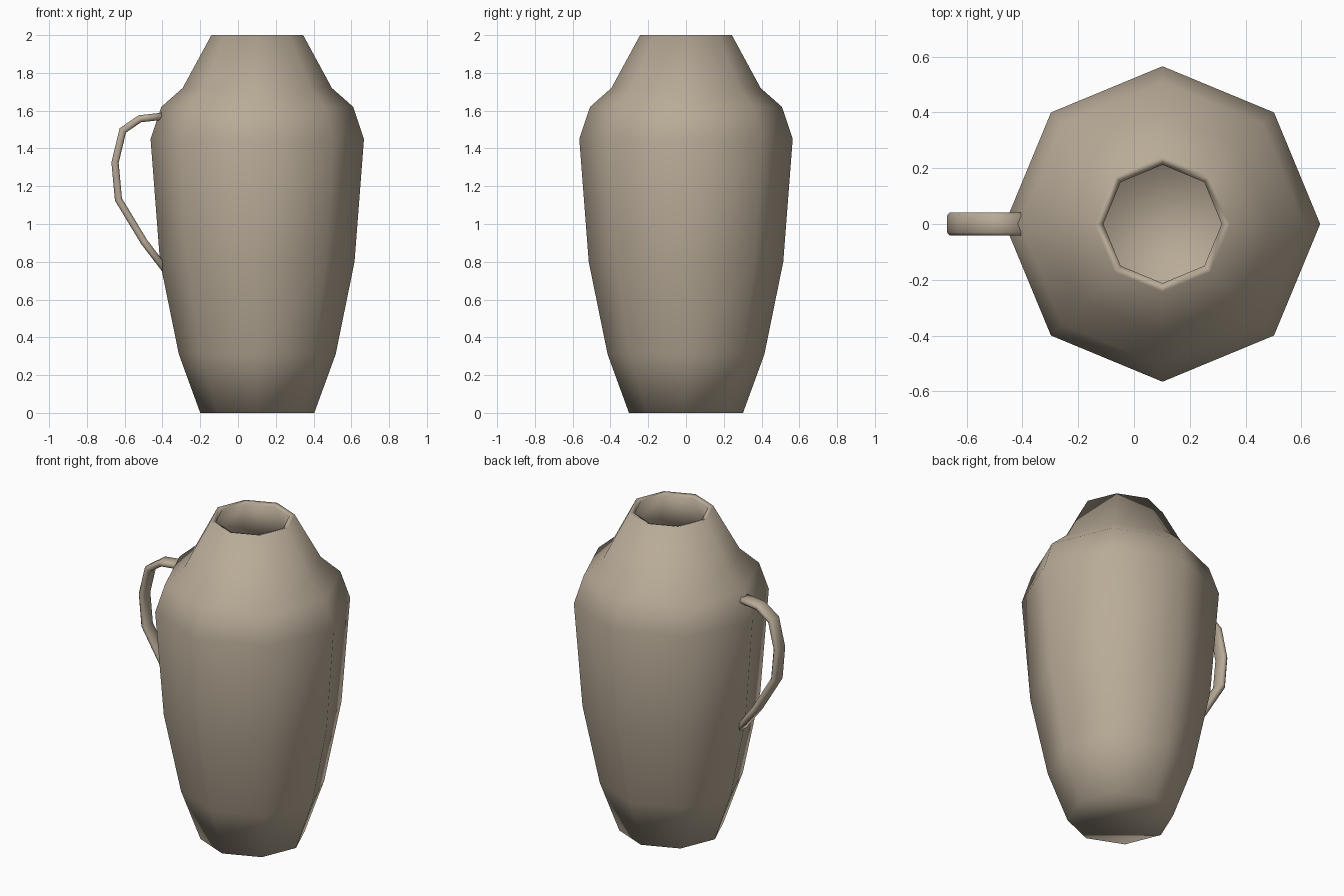
import bpy, bmesh, math
from mathutils import Vector

if "Cube" in bpy.data.objects:
    bpy.data.objects.remove(bpy.data.objects["Cube"])

clay = bpy.data.materials.new("tan clay")
clay.diffuse_color = (0.48, 0.405, 0.31, 1)
clay.use_nodes = True
clay.node_tree.nodes["Principled BSDF"].inputs["Base Color"].default_value = clay.diffuse_color


def rings_object(name, rings):
    """Skin a list of closed rings, cap both ends and shade smooth."""
    bm = bmesh.new()
    loops = [[bm.verts.new(p) for p in ring] for ring in rings]
    for a, b in zip(loops, loops[1:]):
        n = len(a)
        for i in range(n):
            j = (i + 1) % n
            bm.faces.new((a[i], a[j], b[j], b[i]))
    bm.faces.new(loops[0][::-1])
    bm.faces.new(loops[-1])
    bmesh.ops.recalc_face_normals(bm, faces=bm.faces)
    for f in bm.faces:
        f.smooth = True
    mesh = bpy.data.meshes.new(name)
    bm.to_mesh(mesh)
    bm.free()
    mesh.materials.append(clay)
    obj = bpy.data.objects.new(name, mesh)
    bpy.context.collection.objects.link(obj)
    return obj


# Hollow eight-sided body: outer wall up, over the rim, inner wall down
CX = 0.102
profile = [(0.302, 0), (0.415, 0.31), (0.515, 0.80), (0.565, 1.45),
           (0.508, 1.62), (0.395, 1.72), (0.243, 2.0),
           (0.212, 1.99), (0.365, 1.705), (0.478, 1.60), (0.532, 1.45),
           (0.483, 0.80), (0.385, 0.32), (0.28, 0.03)]
rings_object("vase_body", [
    [(CX + r * math.cos(k * math.pi / 4), r * math.sin(k * math.pi / 4), z)
     for k in range(8)] for r, z in profile])

# Flat strap handle: mitred sweep in the xz plane, ends cut vertically
path = [Vector(p) for p in [(-0.405, 1.57), (-0.52, 1.557), (-0.61, 1.495),
                            (-0.651, 1.325), (-0.633, 1.13),
                            (-0.497, 0.905), (-0.40, 0.778)]]
section = [(0.042, 0.008), (0.03, 0.019), (-0.03, 0.019), (-0.042, 0.008),
           (-0.042, -0.008), (-0.03, -0.019), (0.03, -0.019), (0.042, -0.008)]


def normal(a, b):
    d = (b - a).normalized()
    return Vector((-d.y, d.x))


rings = []
for i, p in enumerate(path):
    n_in = normal(path[max(i - 1, 0)], path[max(i, 1)])
    n_out = normal(path[min(i, len(path) - 2)], path[min(i + 1, len(path) - 1)])
    if i in (0, len(path) - 1):
        m = Vector((0, 1 if n_in.y > 0 else -1))
    else:
        m = (n_in + n_out).normalized()
    m = m / m.dot(n_in)
    rings.append([(p.x + m.x * t, w, p.y + m.y * t) for w, t in section])
rings_object("handle", rings)
